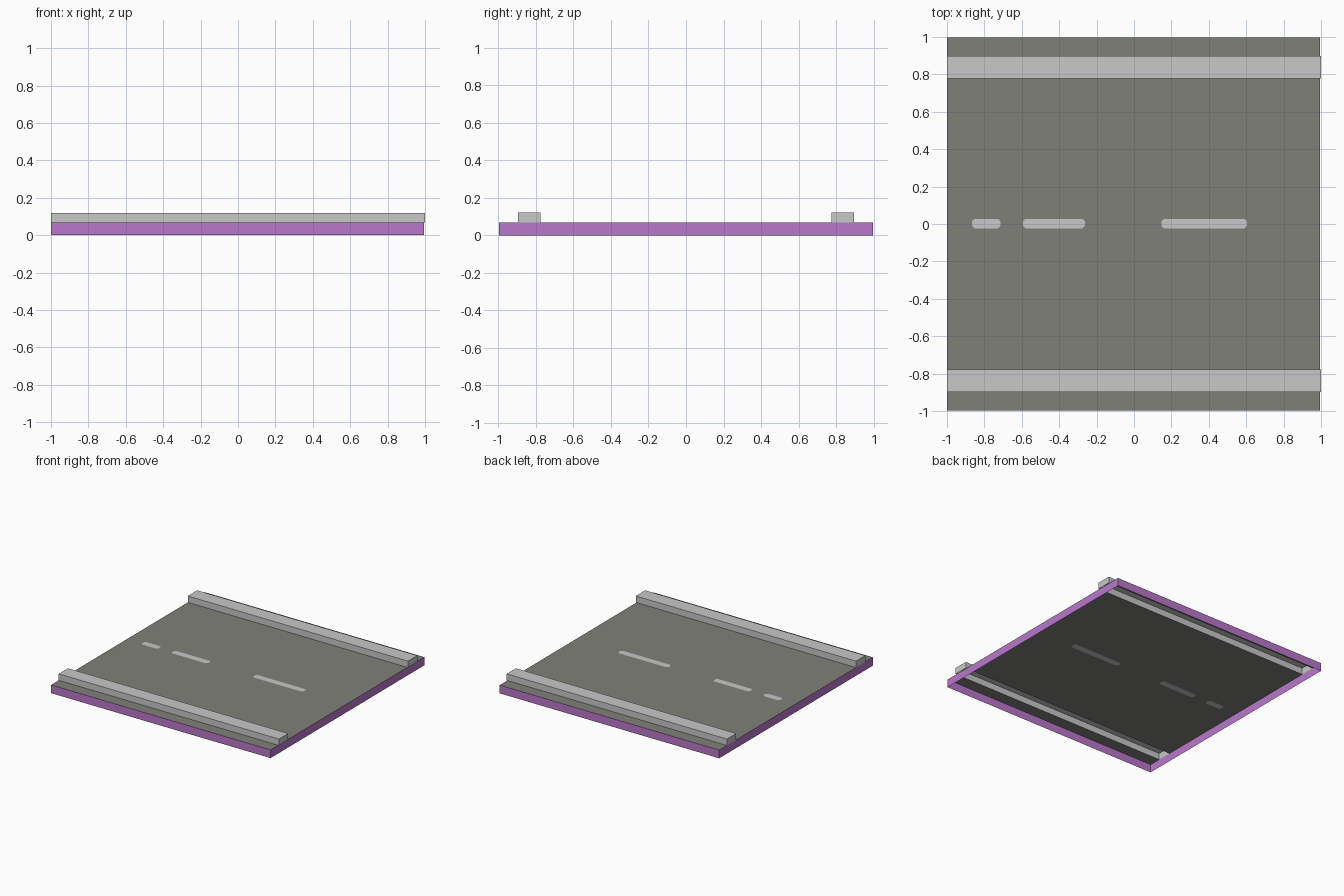
import bpy, bmesh, math

if "Cube" in bpy.data.objects:
    bpy.data.objects.remove(bpy.data.objects["Cube"])

X0, X1, Y = -1.0, 0.994, 0.997      # slab extents
ZT, ZC = 0.067, 0.12                # road level, kerb top
K0, K1 = 0.777, 0.897               # kerb strip in y


def material(name, rgb):
    m = bpy.data.materials.new(name)
    m.diffuse_color = (*rgb, 1)
    m.use_nodes = True
    m.node_tree.nodes["Principled BSDF"].inputs["Base Color"].default_value = m.diffuse_color
    return m


asphalt = material("warm grey asphalt", (0.216, 0.216, 0.195))
pale = material("pale grey", (0.58, 0.58, 0.58))
purple = material("purple", (0.49, 0.185, 0.60))


def finish(bm, name, mat):
    me = bpy.data.meshes.new(name)
    bm.to_mesh(me)
    bm.free()
    me.materials.append(mat)
    ob = bpy.data.objects.new(name, me)
    bpy.context.collection.objects.link(ob)
    return ob


def rect(x0, x1, y0, y1):
    return [(x0, y0), (x1, y0), (x1, y1), (x0, y1)]


def dash_outline(x0, x1, cy=0.002, h=0.026, c=0.013):
    # bar with chamfered corners
    return [(x0 + c, cy - h), (x1 - c, cy - h), (x1, cy - h + c), (x1, cy + h - c),
            (x1 - c, cy + h), (x0 + c, cy + h), (x0, cy + h - c), (x0, cy - h + c)]


def loop_edges(bm, pts):
    vs = [bm.verts.new((x, y, ZT)) for x, y in pts]
    return [bm.edges.new((vs[i], vs[(i + 1) % len(vs)])) for i in range(len(vs))]


dashes = [dash_outline(-0.865, -0.715), dash_outline(-0.593, -0.263), dash_outline(0.146, 0.603)]

# road surface: main panel with cut-outs for the dashes, plus two outer verges
bm = bmesh.new()
edges = loop_edges(bm, rect(X0, X1, -K0, K0))
for d in dashes:
    edges += loop_edges(bm, d)
bmesh.ops.triangle_fill(bm, edges=edges, use_beauty=True, use_dissolve=False, normal=(0, 0, 1))
for y0, y1 in ((-Y, -K1), (K1, Y)):
    bm.faces.new([bm.verts.new((x, y, ZT)) for x, y in rect(X0, X1, y0, y1)])
for f in bm.faces:
    f.normal_update()
    if f.normal.z < 0:
        f.normal_flip()
finish(bm, "road_surface", asphalt)

# centre line dashes, flush with the road
bm = bmesh.new()
for d in dashes:
    bm.faces.new([bm.verts.new((x, y, ZT)) for x, y in d])
finish(bm, "centre_line", pale)

# thin skirt around the slab, open underneath
bm = bmesh.new()
pts = rect(X0, X1, -Y, Y)
low = [bm.verts.new((x, y, 0)) for x, y in pts]
top = [bm.verts.new((x, y, ZT)) for x, y in pts]
for i in range(4):
    j = (i + 1) % 4
    bm.faces.new((low[i], low[j], top[j], top[i]))
finish(bm, "slab_skirt", purple)

# kerbs: hollow boxes without a bottom
for name, y0, y1 in (("front_kerb", -K1, -K0), ("back_kerb", K0, K1)):
    bm = bmesh.new()
    pts = rect(X0, 1.0, y0, y1)
    low = [bm.verts.new((x, y, ZT)) for x, y in pts]
    top = [bm.verts.new((x, y, ZC)) for x, y in pts]
    for i in range(4):
        j = (i + 1) % 4
        bm.faces.new((low[i], low[j], top[j], top[i]))
    bm.faces.new(top)
    finish(bm, name, pale)
